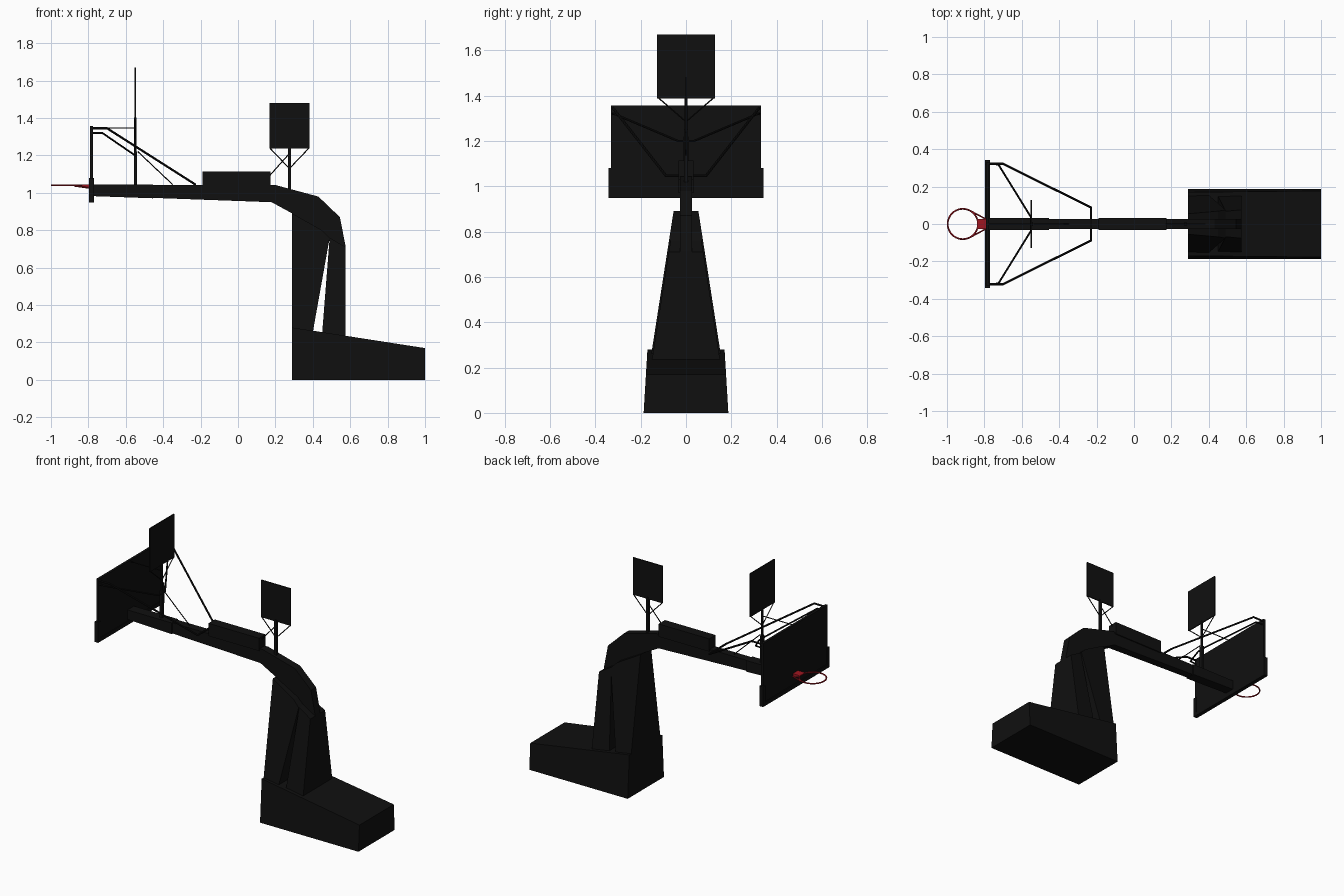
import bpy, bmesh
from mathutils import Vector

if "Cube" in bpy.data.objects:
    bpy.data.objects.remove(bpy.data.objects["Cube"])


def material(name, rgb):
    m = bpy.data.materials.new(name)
    m.diffuse_color = (*rgb, 1)
    m.use_nodes = True
    m.node_tree.nodes["Principled BSDF"].inputs["Base Color"].default_value = m.diffuse_color
    return m


BLACK = material("black", (0.005, 0.005, 0.005))
RED = material("red", (0.35, 0.008, 0.015))


def finish(name, bm, mat=BLACK):
    bmesh.ops.recalc_face_normals(bm, faces=bm.faces)
    me = bpy.data.meshes.new(name)
    bm.to_mesh(me)
    bm.free()
    me.materials.append(mat)
    ob = bpy.data.objects.new(name, me)
    bpy.context.collection.objects.link(ob)
    return ob


def prism(name, profile, half_width, mat=BLACK):
    """Side profile (x, z) spread across y; half_width(z) gives the taper."""
    bm = bmesh.new()
    near = [bm.verts.new((x, -half_width(z), z)) for x, z in profile]
    far = [bm.verts.new((x, half_width(z), z)) for x, z in profile]
    bm.faces.new(near)
    bm.faces.new(far[::-1])
    n = len(profile)
    for i in range(n):
        j = (i + 1) % n
        bm.faces.new((near[i], far[i], far[j], near[j]))
    return finish(name, bm, mat)


def box(name, x, y, z, mat=BLACK):
    bm = bmesh.new()
    bmesh.ops.create_cube(bm, size=1)
    for v in bm.verts:
        v.co = [r[0] if c < 0 else r[1] for c, r in zip(v.co, (x, y, z))]
    return finish(name, bm, mat)


def tube(name, points, radius, mat=BLACK, sides=8):
    bm = bmesh.new()
    pts = [Vector(p) for p in points]
    for a, b in zip(pts, pts[1:]):
        d = b - a
        mtx = d.to_track_quat('Z', 'Y').to_matrix().to_4x4()
        mtx.translation = (a + b) / 2
        bmesh.ops.create_cone(bm, cap_ends=True, segments=sides, radius1=radius,
                              radius2=radius, depth=d.length + radius * 0.6, matrix=mtx)
    return finish(name, bm, mat)


# Weighted base with sloping top
prism("base", [(0.29, 0), (1.0, 0), (1.0, 0.17), (0.29, 0.28)],
      lambda z: 0.187 - 0.06 * z)

# Tapered legs
prism("front_leg", [(0.29, 0.27), (0.40, 0.255), (0.49, 0.76), (0.45, 0.80), (0.29, 0.89)],
      lambda z: 0.15 - 0.156 * (z - 0.28))
prism("rear_leg", [(0.45, 0.25), (0.575, 0.23), (0.575, 0.71), (0.49, 0.76)],
      lambda z: 0.143 - 0.156 * (z - 0.28))

# Boom arm with bent elbow
prism("arm", [(-0.78, 0.985), (0.18, 0.95), (0.29, 0.89), (0.49, 0.74), (0.575, 0.70),
              (0.575, 0.715), (0.545, 0.87), (0.43, 0.98), (0.20, 1.042), (-0.78, 1.042)],
      lambda z: 0.026)
prism("arm_front_sleeve", [(-0.79, 0.983), (-0.455, 0.971), (-0.455, 1.044), (-0.79, 1.044)],
      lambda z: 0.033)
box("arm_top_box", (-0.19, 0.175), (-0.033, 0.033), (1.03, 1.113))

# Backboard and edge padding
box("backboard", (-0.79, -0.774), (-0.33, 0.33), (0.955, 1.357))
box("bottom_pad", (-0.796, -0.77), (-0.342, 0.342), (0.948, 0.972))
for s, side in ((1, "back"), (-1, "front")):
    box(side + "_pad", (-0.796, -0.77), sorted((s * 0.318, s * 0.342)), (0.948, 1.08))
    # Board struts
    tube(side + "_long_strut", [(-0.775, s * 0.322, 1.345), (-0.70, s * 0.322, 1.345),
                                (-0.23, s * 0.088, 1.046), (-0.23, 0, 1.046)], 0.006)
    tube(side + "_short_strut", [(-0.775, s * 0.322, 1.32), (-0.725, s * 0.318, 1.32),
                                 (-0.55, s * 0.035, 1.20), (-0.55, 0, 1.20)], 0.005)
    # Panel braces
    tube(side + "_clock_brace", [(-0.55, s * 0.124, 1.392), (-0.55, 0, 1.285)], 0.003)
    tube(side + "_side_brace", [(0.275 + s * 0.105, 0, 1.24), (0.275, 0, 1.13)], 0.003)
    # Rim bracket arms
    tube(side + "_rim_brace", [(-0.875, s * 0.071, 1.037), (-0.79, s * 0.025, 1.025)], 0.004, RED)

# Rim: ring swept from a small circle
bm = bmesh.new()
ring = bmesh.ops.create_circle(bm, segments=8, radius=0.0045)["verts"]
for v in ring:
    v.co = (-0.915 + 0.081 + v.co.x, 0, 1.04 + v.co.y)
bmesh.ops.spin(bm, geom=bm.edges[:], cent=(-0.915, 0, 1.04), axis=(0, 0, 1),
               angle=6.283185307, steps=40, use_merge=True)
rim = finish("rim", bm, RED)
rim.data.shade_smooth()
prism("rim_bracket", [(-0.84, 1.037), (-0.785, 1.02), (-0.785, 1.045), (-0.84, 1.044)],
      lambda z: 0.027, RED)

# Clock panel above the board
box("clock_post", (-0.557, -0.541), (-0.012, 0.012), (1.03, 1.22))
tube("clock_pole", [(-0.55, 0, 1.2), (-0.55, 0, 1.40)], 0.007)
box("clock_panel", (-0.554, -0.546), (-0.127, 0.127), (1.388, 1.67))
tube("clock_stay", [(-0.775, 0, 1.347), (-0.55, 0, 1.347)], 0.003)
tube("post_stay", [(-0.535, 0, 1.22), (-0.35, 0, 1.045)], 0.003)

# Side panel over the elbow
box("side_post", (0.267, 0.283), (-0.008, 0.008), (1.0, 1.25))
box("side_panel", (0.168, 0.381), (-0.004, 0.004), (1.238, 1.48))
tube("side_post_stay", [(0.27, 0, 1.205), (0.172, 0, 1.095)], 0.003)
